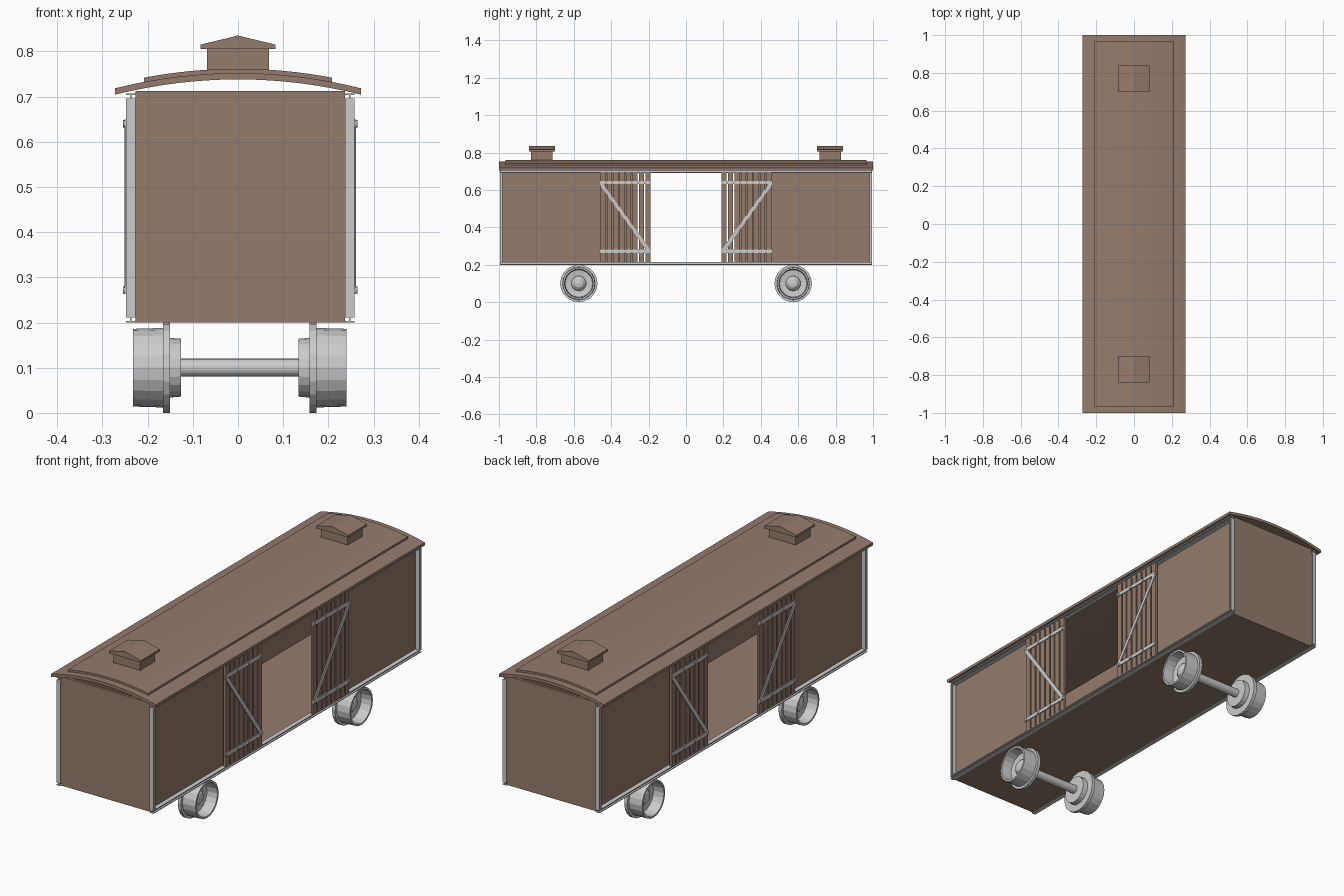
import bpy, bmesh
from math import sin, cos, pi
from mathutils import Vector

if "Cube" in bpy.data.objects:
    bpy.data.objects.remove(bpy.data.objects["Cube"])

CX = 0.005  # the body sits slightly off the roof centre line
brown = bpy.data.materials.new("brown_paint")
brown.diffuse_color = (0.30, 0.20, 0.15, 1)
brown.use_nodes = True
brown.node_tree.nodes["Principled BSDF"].inputs["Base Color"].default_value = brown.diffuse_color


def finish(name, bm, mat=None):
    bmesh.ops.recalc_face_normals(bm, faces=bm.faces)
    me = bpy.data.meshes.new(name)
    bm.to_mesh(me)
    bm.free()
    ob = bpy.data.objects.new(name, me)
    bpy.context.collection.objects.link(ob)
    if mat:
        me.materials.append(mat)
    return ob


def prism(bm, pts, vec):
    """Extrude a flat outline of 3D points along vec."""
    a = [bm.verts.new(p) for p in pts]
    b = [bm.verts.new(Vector(p) + Vector(vec)) for p in pts]
    bm.faces.new(a)
    bm.faces.new(b[::-1])
    for i in range(len(a)):
        j = (i + 1) % len(a)
        bm.faces.new((a[i], a[j], b[j], b[i]))


def box(bm, x, y, z):
    (x0, x1), (y0, y1), (z0, z1) = sorted(x), sorted(y), sorted(z)
    prism(bm, [(x0, y0, z0), (x1, y0, z0), (x1, y1, z0), (x0, y1, z0)], (0, 0, z1 - z0))


def ibeam(w, h, t):
    """I outline: flanges of width w, total height h, thickness t."""
    a, b, c, d = w / 2, t / 2, h / 2, h / 2 - t
    return [(-a, -c), (a, -c), (a, -d), (b, -d), (b, d), (a, d),
            (a, c), (-a, c), (-a, d), (-b, d), (-b, -d), (-a, -d)]


# Floor, end walls and side walls with a wide doorway
bm = bmesh.new()
box(bm, (CX - .2315, CX + .2315), (-.985, .985), (.20, .212))
finish("floor", bm, brown)
for n, s in (("front", -1), ("back", 1)):
    bm = bmesh.new()
    box(bm, (CX - .2315, CX + .2315), (s * .975, s * .987), (.20, .712))
    finish(n + "_end_wall", bm, brown)
for n, s in (("left", -1), ("right", 1)):
    bm = bmesh.new()
    for q in (-1, 1):
        box(bm, (CX + s * .222, CX + s * .2315), (q * .26, q * .98), (.205, .711))
    finish(n + "_side_wall", bm, brown)

# Steel frame: I-beam rails along the sides and posts at the corners
for n, s in (("left", -1), ("right", 1)):
    xc = CX + s * .242
    for m, z in (("bottom", .2075), ("top", .6995)):
        bm = bmesh.new()
        prism(bm, [(xc + u, -.995, z + v) for u, v in ibeam(.021, .015, .0035)], (0, 1.99, 0))
        finish(f"{n}_{m}_rail", bm)
    for m, q in (("front", -1), ("back", 1)):
        bm = bmesh.new()
        prism(bm, [(xc + u, q * .9875 + v, .214) for u, v in ibeam(.021, .015, .0035)], (0, 0, .479))
        finish(f"{n}_{m}_post", bm)

# Slatted doors with bolted Z bracing, slid open on both sides
for n, s in (("left", -1), ("right", 1)):
    for m, q in (("front", -1), ("back", 1)):
        slats, brace = bmesh.new(), bmesh.new()
        pitch = .275 / 8
        for i in range(8):
            y = .19 + i * pitch
            box(slats, (CX + s * .241, CX + s * .2525), (q * y, q * (y + pitch - .007)), (.215, .693))
        for z in (.272, .64):
            box(brace, (CX + s * .2525, CX + s * .2565), (q * .19, q * .465), (z - .009, z + .009))
            for k in range(4):
                y = q * (.20 + k * .085)
                ring = [(CX + s * .2565, y + .008 * cos(a * pi / 4), z + .008 * sin(a * pi / 4)) for a in range(8)]
                prism(brace, ring, (s * .003, 0, 0))
        diag = [(.19, .28), (.207, .272), (.465, .632), (.448, .64)]
        prism(brace, [(CX + s * .2525, q * y, z) for y, z in diag], (s * .004, 0, 0))
        finish(f"{n}_{m}_door_slats", slats, brown)
        finish(f"{n}_{m}_door_brace", brace)


# Two-layer arched roof
def arch(name, half_w, half_l, top, thick, n=16):
    xs = [half_w * (2 * i / n - 1) for i in range(n + 1)]
    pts = [(x, -half_l, top - x * x / 2.2) for x in xs]
    pts += [(x, -half_l, top - thick - x * x / 2.2) for x in reversed(xs)]
    bm = bmesh.new()
    prism(bm, pts, (0, 2 * half_l, 0))
    ob = finish(name, bm, brown)
    bpy.context.view_layer.objects.active = ob
    ob.select_set(True)
    bpy.ops.object.shade_smooth_by_angle()
    ob.select_set(False)


arch("roof", .272, 1.0, .752, .014)
arch("roof_cover", .208, .965, .7615, .0105)

# Roof vents with gabled caps
for n, q in (("front", -1), ("back", 1)):
    bm = bmesh.new()
    box(bm, (-.069, .069), (q * .715, q * .828), (.745, .806))
    finish(n + "_vent_base", bm, brown)
    bm = bmesh.new()
    cap = [(-.083, .805), (.083, .805), (.083, .815), (0, .835), (-.083, .815)]
    prism(bm, [(x, q * .77 - .07, z) for x, z in cap], (0, .14, 0))
    finish(n + "_vent_cap", bm, brown)


# Wheelsets: lathed wheels on a plain axle
WHEEL = [(.125, 0), (.13, .064), (.154, .066), (.154, .10), (.17, .10), (.17, .088),
         (.2365, .086), (.2365, .077), (.185, .073), (.18, .04), (.19, .036), (.203, .022), (.207, 0)]


def lathe(name, profile, y, s, n=20):
    bm = bmesh.new()
    rings = [[bm.verts.new((.004 + s * x, y + r * cos(2 * pi * i / n), .1 + r * sin(2 * pi * i / n)))
              for i in range(n)] for x, r in profile]
    for a, b in zip(rings, rings[1:]):
        for i in range(n):
            j = (i + 1) % n
            bm.faces.new((a[i], a[j], b[j], b[i]))
    bmesh.ops.remove_doubles(bm, verts=bm.verts, dist=1e-5)
    return finish(name, bm)


for m, y in (("front", -.573), ("back", .573)):
    for n, s in (("left", -1), ("right", 1)):
        prof = [(.13, 0)] + WHEEL[1:]
        lathe(f"{m}_{n}_wheel", prof, y, s)
    lathe(m + "_axle", [(-.135, 0), (-.135, .02), (.135, .02), (.135, 0)], y, 1)
